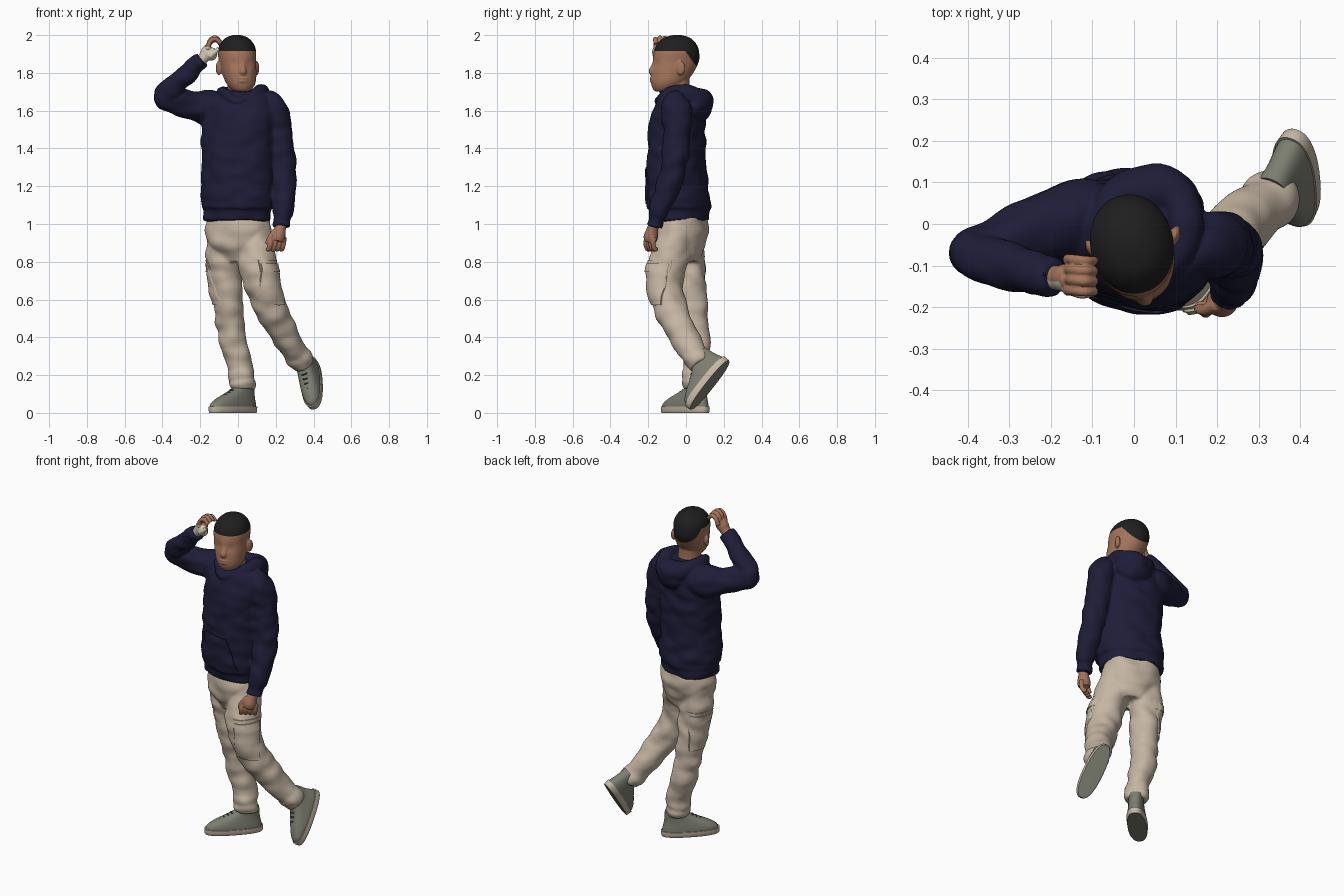
import bpy, bmesh, math
from mathutils import Vector, Matrix, noise

if "Cube" in bpy.data.objects:
    bpy.data.objects.remove(bpy.data.objects["Cube"])


def material(name, *rgb):
    m = bpy.data.materials.new(name)
    m.use_nodes = True
    m.diffuse_color = (*rgb, 1)
    m.node_tree.nodes["Principled BSDF"].inputs["Base Color"].default_value = (*rgb, 1)
    return m


NAVY = material("navy fabric", 0.0125, 0.012, 0.039)
BEIGE = material("beige cotton", 0.56, 0.465, 0.365)
SKIN = material("brown skin", 0.37, 0.175, 0.105)
PALM = material("pale palm", 0.65, 0.57, 0.46)
HAIR = material("black hair", 0.014, 0.0135, 0.0135)
SHOE = material("sage canvas", 0.2, 0.208, 0.163)
SOLE = material("cream rubber", 0.57, 0.48, 0.38)
LACE = material("dark lace", 0.06, 0.068, 0.05)


def smooth_stations(st, steps, closed=False):
    """Catmull-Rom interpolation of equal-length tuples."""
    n, out = len(st), []
    pick = (lambda i: st[i % n]) if closed else (lambda i: st[min(max(i, 0), n - 1)])
    for i in range(n if closed else n - 1):
        for k in range(steps):
            t = k / steps
            out.append([0.5 * (2 * b + (c - a) * t + (2 * a - 5 * b + 4 * c - d) * t * t
                               + (3 * b - a - 3 * c + d) * t ** 3)
                        for a, b, c, d in zip(pick(i - 1), pick(i), pick(i + 1), pick(i + 2))])
    return out if closed else out + [list(st[-1])]


def finish(name, bm, mats):
    me = bpy.data.meshes.new(name)
    bm.to_mesh(me)
    bm.free()
    for m in mats:
        me.materials.append(m)
    ob = bpy.data.objects.new(name, me)
    bpy.context.collection.objects.link(ob)
    return ob


def skin_rings(rings, closed=False):
    bm = bmesh.new()
    rows = [[bm.verts.new(p) for p in r] for r in rings]
    n = len(rows[0])
    for a, b in zip(rows, rows[1:] + rows[:1] if closed else rows[1:]):
        for i in range(n):
            j = (i + 1) % n
            bm.faces.new((a[i], a[j], b[j], b[i]))
    if not closed:
        bm.faces.new(rows[0])
        bm.faces.new(rows[-1])
    bmesh.ops.recalc_face_normals(bm, faces=bm.faces)
    return bm


def loft(st, yaw=0, steps=5, segs=40, power=2.2):
    """Stack of level super-ellipses: x, y, z, half width, half depth."""
    rings, turn = [], Matrix.Rotation(math.radians(yaw), 3, "Z")
    for x, y, z, rx, ry in smooth_stations(st, steps):
        ring = []
        for i in range(segs):
            c, s = math.cos(math.tau * i / segs), math.sin(math.tau * i / segs)
            e = 2 / power
            p = Vector((math.copysign(abs(c) ** e, c) * rx, math.copysign(abs(s) ** e, s) * ry, 0))
            ring.append(turn @ p + Vector((x, y, z)))
        rings.append(ring)
    return skin_rings(rings)


def tube(st, steps=5, segs=28, closed=False):
    """Round tube along x, y, z, radius."""
    pts = smooth_stations(st, steps, closed)
    n, rings, side = len(pts), [], Vector((1, 0.13, 0.07))
    for i, p in enumerate(pts):
        a = pts[(i - 1) % n] if closed else pts[max(i - 1, 0)]
        b = pts[(i + 1) % n] if closed else pts[min(i + 1, n - 1)]
        t = (Vector(b[:3]) - Vector(a[:3])).normalized()
        side = (side - t * side.dot(t)).normalized()
        up = t.cross(side)
        rings.append([Vector(p[:3]) + p[3] * (side * math.cos(math.tau * k / segs)
                      + up * math.sin(math.tau * k / segs)) for k in range(segs)])
    if closed:  # spread the leftover twist so the seam meets
        k = min(range(segs), key=lambda q: (rings[-1][q] - rings[0][0]).length)
        rings = [r[round(k * i / n):] + r[:round(k * i / n)] for i, r in enumerate(rings)]
    return skin_rings(rings, closed)


def blob(loc, size, yaw=0):
    bm = bmesh.new()
    bmesh.ops.create_uvsphere(bm, u_segments=20, v_segments=12, radius=1)
    bm.transform(Matrix.Translation(loc) @ Matrix.Rotation(math.radians(yaw), 4, "Z")
                 @ Matrix.Diagonal((*size, 1)))
    return bm


def fuse(parts, voxel, soften):
    """Blend overlapping solids into one continuous skin."""
    total = bmesh.new()
    for bm in parts:
        me = bpy.data.meshes.new("part")
        bm.to_mesh(me)
        bm.free()
        total.from_mesh(me)
        bpy.data.meshes.remove(me)
    ob = finish("blend", total, [])
    re = ob.modifiers.new("remesh", "REMESH")
    re.mode, re.voxel_size = "VOXEL", voxel
    sm = ob.modifiers.new("soften", "SMOOTH")
    sm.factor, sm.iterations = 0.5, soften
    out = bmesh.new()
    out.from_object(ob, bpy.context.evaluated_depsgraph_get())
    bpy.data.meshes.remove(ob.data)
    return out


def wrinkle(bm, amount, stretch):
    bm.normal_update()
    for v, n in [(v, v.normal.copy()) for v in bm.verts]:
        v.co += n * amount * noise.noise(Vector(c * s for c, s in zip(v.co, stretch)))


def pocket(bm, center, out, half, low, high, slope, depth):
    """Cut a panel with straight edges on one side of the cloth and lift it."""
    center, out = Vector(center), Vector(out).normalized()
    side, up = Vector((-out.y, out.x, 0)), Vector((0, 0, 1))
    planes = [(center, -out), (up * high, up), (up * low, -up),
              (center + side * half, side + up * slope), (center - side * half, up * slope - side)]
    for co, no in planes:
        bmesh.ops.bisect_plane(bm, geom=bm.verts[:] + bm.edges[:] + bm.faces[:],
                               dist=0.0005, plane_co=co, plane_no=no)
    faces = [f for f in bm.faces
             if all((f.calc_center_median() - co).dot(no) < 0 for co, no in planes)]
    new = bmesh.ops.extrude_face_region(bm, geom=faces)["geom"]
    bmesh.ops.translate(bm, vec=out * depth, verts=[g for g in new if isinstance(g, bmesh.types.BMVert)])


# Hooded top: body, hood, sleeves, front pocket and ribbed hem
body = loft([(-.005, -.03, 1.02, .165, .13), (-.005, -.03, 1.025, .18, .146), (-.005, -.033, 1.08, .182, .15),
             (-.003, -.04, 1.10, .196, .162), (0, -.05, 1.28, .192, .152), (0, -.047, 1.5, .198, .14),
             (.005, -.04, 1.6, .198, .125), (.01, -.035, 1.67, .165, .105),
             (.01, -.035, 1.70, .11, .085), (.01, -.035, 1.71, .06, .05)], yaw=-18, segs=56)
rim = tube([(.005, -.145, 1.65, .022), (.085, -.105, 1.692, .026), (.12, -.02, 1.702, .038),
            (.115, .05, 1.672, .054), (.06, .08, 1.65, .066), (-.03, .06, 1.665, .054),
            (-.08, -.02, 1.69, .036), (-.065, -.105, 1.684, .026)], closed=True)
left_sleeve = [(.13, -.055, 1.645, .06), (.18, -.055, 1.61, .08), (.215, -.05, 1.5, .074),
               (.234, -.06, 1.33, .07), (.244, -.1, 1.18, .063), (.24, -.145, 1.065, .054),
               (.237, -.153, 1.05, .047), (.232, -.168, .985, .045)]
right_sleeve = [(-.09, .015, 1.60, .09), (-.15, .012, 1.612, .094), (-.23, -.008, 1.625, .08),
                (-.32, -.045, 1.65, .069), (-.385, -.072, 1.676, .06), (-.34, -.093, 1.732, .058),
                (-.275, -.11, 1.79, .054), (-.235, -.12, 1.826, .05), (-.225, -.122, 1.835, .045),
                (-.19, -.13, 1.866, .043)]
bm = fuse([body, rim, blob((.06, .06, 1.62), (.11, .07, .085), -15),
           tube(left_sleeve, 7, 32), tube(right_sleeve, 7, 32)], .008, 3)
wrinkle(bm, .012, (10, 10, 17))
pocket(bm, (-.02, -.06, 1.1), (0, -1, 0), .15, 1.105, 1.3, .32, .005)
finish("hoodie", bm, [NAVY])

# Trousers with cargo pockets and bunched ankles
seat = loft([(0, -.02, 1.08, .16, .115), (0, -.02, .97, .17, .132), (.003, -.025, .88, .155, .122),
             (.01, -.02, .8, .09, .085)], yaw=-14)
right_leg = [(-.075, .005, .98, .085), (-.077, .005, .86, .094), (-.068, .015, .72, .09),
             (-.048, .03, .56, .081), (-.027, .05, .4, .076), (.008, .053, .25, .067),
             (.016, .05, .205, .073), (.021, .05, .18, .066), (.024, .05, .155, .071),
             (.027, .05, .125, .061)]
left_leg = [(.085, -.035, .98, .09), (.095, -.07, .86, .1), (.113, -.107, .74, .1),
            (.153, -.098, .6, .089), (.213, -.05, .48, .08), (.268, .0, .38, .074),
            (.305, .037, .32, .066), (.325, .055, .288, .072), (.345, .078, .25, .06)]
bm = fuse([seat, tube(right_leg, 8, 36), tube(left_leg, 8, 36)], .008, 4)
wrinkle(bm, .013, (10, 10, 15))
for center, out in (((-.066, .018, 0), (-.95, .3, 0)), ((.125, -.102, 0), (.65, -.76, 0))):
    pocket(bm, center, out, .072, .57, .79, 0, .008)
    pocket(bm, center, out, .076, .745, .81, 0, .006)
finish("trousers", bm, [BEIGE])


# Shoes: one local shape placed on two frames (toe, side, up)
def shoe(prefix, origin, toe, up):
    toe, up = Vector(toe).normalized(), Vector(up).normalized()
    side = up.cross(toe).normalized()
    frame = Matrix((toe, side, toe.cross(side))).transposed().to_4x4()
    frame.translation = origin
    bm = loft([(0, 0, 0, .16, .05), (0, 0, .004, .166, .055), (0, 0, .034, .168, .058)],
              steps=2, power=2.4)
    for f in bm.faces:
        f.material_index = int(f.calc_center_median().z < .002)
    bm.transform(frame)
    finish(prefix + "_sole", bm, [SOLE, SHOE])
    bm = loft([(0, 0, .028, .162, .054), (-.004, 0, .052, .154, .053), (-.022, 0, .078, .13, .049),
               (-.05, 0, .103, .098, .045), (-.075, 0, .128, .072, .043), (-.083, 0, .15, .062, .043)],
              steps=4, power=2.4)
    bm.transform(frame)
    finish(prefix + "_upper", bm, [SHOE])
    for i in range(4):
        x, z = .08 - .022 * i, .081 + .012 * i
        bm = tube([(x - .018, -.034, z - .012, .004), (x, 0, z + .006, .004),
                   (x - .018, .034, z - .012, .004)], segs=8)
        bm.transform(frame)
        finish(f"{prefix}_lace_{i + 1}", bm, [LACE])


shoe("right_shoe", (-.027, -.004, 0), (-.7, -.7, 0), (0, 0, 1))
shoe("left_shoe", (.4, .126, .147), (.05, -.62, -.78), (-.42, -.69, .57))

# Head: one skin, hair split off by two cutting planes
skull = loft([(.022, -.118, 1.7, .02, .03), (.02, -.115, 1.708, .048, .056), (.015, -.095, 1.745, .076, .09),
              (.006, -.073, 1.8, .09, .112), (-.003, -.055, 1.86, .096, .124), (-.005, -.05, 1.91, .1, .12),
              (-.006, -.049, 1.95, .09, .106), (-.006, -.048, 1.983, .062, .074),
              (-.006, -.047, 1.998, .028, .032), (-.006, -.047, 2.002, .004, .004)], yaw=12, power=2.1)
neck = tube([(.01, -.03, 1.6, .07), (.008, -.045, 1.7, .065), (.005, -.045, 1.8, .063)])
nose = tube([(.02, -.16, 1.86, .012), (.025, -.173, 1.825, .017), (.026, -.178, 1.806, .02),
             (.026, -.166, 1.79, .014)], segs=16)
for v in skull.verts:  # shallow eye sockets beside the nose bridge
    for s in (-1, 1):
        d = (v.co - Vector((.026 + s * .04, -.165, 1.848))).length
        v.co.y += .009 * math.exp(-(d / .024) ** 2)
lips = [blob((.027, -.174, z), (.03, .017, h), 12) for z, h in ((1.771, .009), (1.756, .01))]
ears = [blob((x, y, 1.825), (.012, .025, .038), yaw)
        for x, y, yaw in ((.099, -.028, -14), (-.102, -.06, 30))]
bm = fuse([skull, neck, nose, *lips, *ears], .005, 3)
cuts = [(Vector((0, -.01, 1.917)), Vector((0, 0, 1))), (Vector((0, -.005, 1.917)), Vector((0, .8, .58)))]
for co, no in cuts:
    bmesh.ops.bisect_plane(bm, geom=bm.verts[:] + bm.edges[:] + bm.faces[:], plane_co=co, plane_no=no)
for f in bm.faces:
    c = f.calc_center_median()
    f.material_index = int(any((c - co).dot(no) > 0 for co, no in cuts) and c.z > 1.8)
finish("head", bm, [SKIN, HAIR])

# Raised hand with pale palm
parts = [tube([(-.21, -.126, 1.85, .027), (-.178, -.13, 1.885, .031), (-.16, -.13, 1.912, .035),
               (-.15, -.13, 1.938, .028)], segs=20),
         blob((-.143, -.143, 1.9), (.034, .026, .036)),
         tube([(-.15, -.158, 1.885, .015), (-.125, -.167, 1.908, .013), (-.102, -.165, 1.93, .01)], segs=14)]
for i in range(4):
    y, lift = -.16 + .025 * i, (.0, .007, .005, -.006)[i]
    parts.append(tube([(-.16, y, 1.925, .013), (-.148, y, 1.965 + lift, .012),
                       (-.118, y - .003, 1.98 + lift, .0115), (-.092, y - .003, 1.955 + lift, .01)], segs=14))
bm = fuse(parts, .004, 1)
bm.normal_update()
for f in bm.faces:
    f.material_index = int(f.normal.y < -.2 and f.calc_center_median().z < 1.94)
finish("right_hand", bm, [SKIN, PALM])

# Hanging hand
parts = [tube([(.23, -.168, 1.0, .028), (.222, -.178, .97, .031), (.213, -.186, .935, .038),
               (.207, -.188, .91, .034)], segs=20),
         tube([(.2, -.195, .965, .016), (.17, -.207, .93, .014), (.153, -.203, .895, .011)], segs=14)]
for i in range(4):
    x, y = .244 - .023 * i, -.166 - .013 * i
    parts.append(tube([(x, y, .93, .014), (x - .003, y - .008, .895, .013),
                       (x - .012, y + .002, .866, .012), (x - .022, y + .014, .87, .01)], segs=14))
finish("left_hand", fuse(parts, .004, 1), [SKIN])

# Smooth shading with crisp seams
meshes = [o for o in bpy.context.collection.objects if o.type == "MESH"]
for o in meshes:
    o.select_set(True)
bpy.context.view_layer.objects.active = meshes[0]
bpy.ops.object.shade_smooth_by_angle(angle=math.radians(40))
